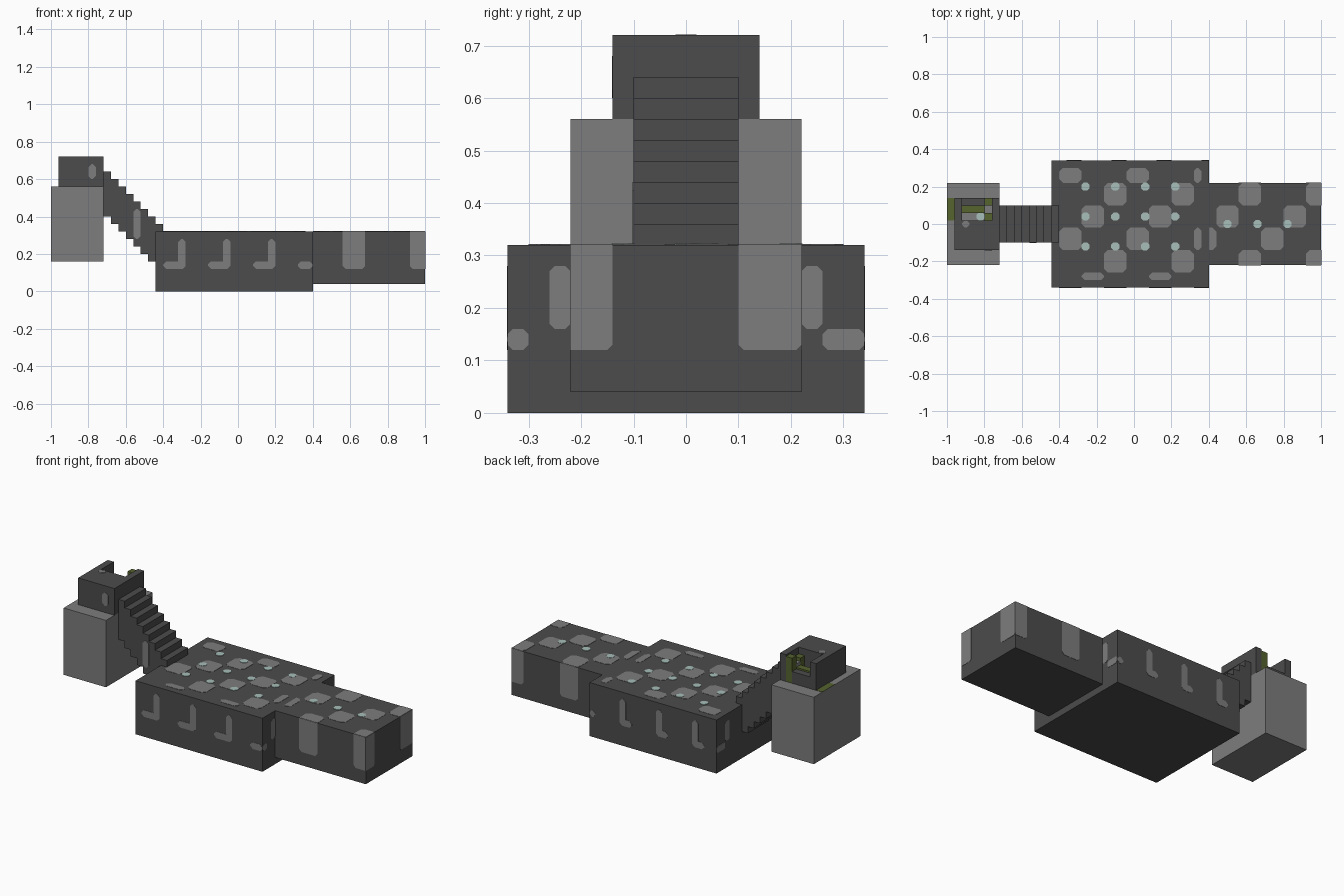
import bpy, bmesh
from mathutils import Vector

if "Cube" in bpy.data.objects:
    bpy.data.objects.remove(bpy.data.objects["Cube"])


def material(name, rgb):
    m = bpy.data.materials.new(name)
    m.use_nodes = True
    m.diffuse_color = (*rgb, 1)
    m.node_tree.nodes["Principled BSDF"].inputs["Base Color"].default_value = (*rgb, 1)
    return m


DARK = material("dark stone", (0.072, 0.072, 0.072))
LIGHT = material("light stone", (0.205, 0.205, 0.205))
TEAL = material("pale teal", (0.39, 0.52, 0.49))
MOSS = material("moss green", (0.092, 0.125, 0.028))


def finish(name, bm, mat):
    bmesh.ops.recalc_face_normals(bm, faces=bm.faces)
    me = bpy.data.meshes.new(name)
    bm.to_mesh(me)
    bm.free()
    me.materials.append(mat)
    ob = bpy.data.objects.new(name, me)
    bpy.context.collection.objects.link(ob)
    return ob


def box(name, mat, x, y, z):
    bm = bmesh.new()
    bmesh.ops.create_cube(bm, size=1)
    for v in bm.verts:
        v.co = [(r[0] + r[1]) / 2 + c * (r[1] - r[0]) for c, r in zip(v.co, (x, y, z))]
    return finish(name, bm, mat)


def extrude_profile(name, mat, points, y0, y1):
    """Outline in x and z, swept along y."""
    bm = bmesh.new()
    f = bm.faces.new([bm.verts.new((x, y0, z)) for x, z in points])
    res = bmesh.ops.extrude_face_region(bm, geom=[f])
    bmesh.ops.translate(bm, vec=(0, y1 - y0, 0),
                        verts=[g for g in res["geom"] if isinstance(g, bmesh.types.BMVert)])
    return finish(name, bm, mat)


def plate(bm, axis, pos, out, u, v, clip=None, cut=0.02, lift=0.0015):
    """Thin chamfered plate lying on the plane axis = pos, facing out."""
    c = min(cut, (u[1] - u[0]) * 0.4, (v[1] - v[0]) * 0.4)
    pts = [(u[0] + c, v[0]), (u[1] - c, v[0]), (u[1], v[0] + c), (u[1], v[1] - c),
           (u[1] - c, v[1]), (u[0] + c, v[1]), (u[0], v[1] - c), (u[0], v[0] + c)]
    if clip:
        (a, b), (d, e) = clip
        pts = [(min(max(p, a), b), min(max(q, d), e)) for p, q in pts]
    pts = [p for i, p in enumerate(pts) if (Vector(p) - Vector(pts[i - 1])).length > 1e-5]
    rings = []
    for h in (pos, pos + out * lift):
        ring = []
        for p in pts:
            co = list(p)
            co.insert(axis, h)
            ring.append(bm.verts.new(co))
        rings.append(ring)
    low, top = rings
    bm.faces.new(top)
    for i in range(len(low)):
        bm.faces.new((low[i - 1], low[i], top[i], top[i - 1]))


# Main masses
box("main_hall", DARK, (-0.44, 0.4), (-0.34, 0.34), (0, 0.32))
box("long_wing", DARK, (0.4, 1), (-0.22, 0.22), (0.04, 0.32))
box("tower_block", LIGHT, (-1, -0.72), (-0.22, 0.22), (0.16, 0.56))

# Staircase with stepped underside
S, N = 0.04, 8
upper, lower = [], []
for i in range(N):
    x, z = -0.72 + S * i, 0.64 - S * i
    upper += [(x, z), (x + S, z)]
    lower += [(x, z - 0.24), (x + S, z - 0.24)]
extrude_profile("staircase", DARK, upper + lower[::-1], -0.1, 0.1)

# Ruined room on the tower: solid front, thin side walls, broken back wall
box("room_front", DARK, (-0.96, -0.72), (-0.14, 0.02), (0.56, 0.72))
box("room_wall_right", DARK, (-0.96, -0.92), (0.02, 0.14), (0.56, 0.72))
box("room_wall_left", DARK, (-0.76, -0.72), (0.02, 0.14), (0.56, 0.72))
box("room_back_wall", DARK, (-0.92, -0.8), (0.1, 0.14), (0.56, 0.63))
box("room_floor", LIGHT, (-0.92, -0.76), (0.02, 0.1), (0.56, 0.6))
box("moss_bench", MOSS, (-0.92, -0.8), (0.06, 0.1), (0.6, 0.64))
box("moss_post_back", MOSS, (-0.8, -0.76), (0.1, 0.14), (0.56, 0.71))
box("moss_post_inner", MOSS, (-0.8, -0.76), (0.02, 0.06), (0.6, 0.68))
box("stone_stump", LIGHT, (-0.8, -0.76), (0.06, 0.1), (0.6, 0.66))

# Diagonal checker of roof stones
HALL = ((-0.4, 0.36), (-0.3, 0.3))
WING = ((0.4, 1), (-0.22, 0.22))
CELL = 0.12
bm = bmesh.new()
for i in range(12):
    for j in range(6):
        if (i + j) % 3:
            continue
        u = (-0.4 + CELL * i, -0.4 + CELL * (i + 1))
        v = (0.22 - CELL * j, 0.34 - CELL * j)
        if i < 7:
            (a, b), (d, e) = HALL
            plate(bm, 2, 0.32, 1, (max(u[0], a), min(u[1], b)), (max(v[0], d), min(v[1], e)))
        if u[1] > WING[0][0] and v[1] > WING[1][0] + 0.01 and v[0] < WING[1][1] - 0.01:
            plate(bm, 2, 0.32, 1, u, v, WING)
finish("roof_stones", bm, LIGHT)

# Stones on the hall sides: upright stem with a foot
bm = bmesh.new()
for side in (-1, 1):
    for k in range(4):
        x = -0.4 + 0.24 * k
        end = min(x + CELL, 0.4)
        foot = x if side < 0 else x + 0.04
        plate(bm, 1, 0.34 * side, side, (foot, end), (0.12, 0.16))
        if k < 3:
            plate(bm, 1, 0.34 * side, side, (x + 0.08, end), (0.13, 0.28))
for pos, out in ((0.4, 1), (-0.44, -1)):
    for side in (-1, 1):
        stem = sorted((0.22 * side, 0.26 * side))
        foot = sorted(((0.3 if side < 0 else 0.26) * side, 0.34 * side))
        plate(bm, 0, pos, out, stem, (0.16, 0.28), cut=0.01)
        plate(bm, 0, pos, out, foot, (0.12, 0.16), cut=0.01)
finish("hall_side_stones", bm, LIGHT)

# Tall stones on the wing sides and end
bm = bmesh.new()
for side in (-1, 1):
    for u in ((0.56, 0.68), (0.92, 1.04)):
        plate(bm, 1, 0.22 * side, side, u, (0.12, 0.36), ((0.4, 1), (0.04, 0.32)), cut=0.015)
for v in ((-0.26, -0.14), (0.1, 0.22)):
    plate(bm, 0, 1, 1, v, (0.12, 0.36), ((-0.22, 0.22), (0.04, 0.32)), cut=0.01)
finish("wing_side_stones", bm, LIGHT)

# Single stones on the stairs and room
bm = bmesh.new()
plate(bm, 1, -0.1, -1, (-0.56, -0.52), (0.28, 0.44))
plate(bm, 1, -0.14, -1, (-0.8, -0.76), (0.6, 0.68))
plate(bm, 2, 0.72, 1, (-0.92, -0.88), (-0.02, 0.02))
finish("stair_and_room_stones", bm, LIGHT)

# Teal studs set in the roof, and one in the room
bm = bmesh.new()
R = 0.022
spots = [(-0.26 + 0.16 * i, -0.12 + 0.16 * j, 0.32) for i in range(4) for j in range(3)]
spots += [(0.5 + 0.16 * i, 0, 0.32) for i in range(3)] + [(-0.82, 0.04, 0.6)]
for x, y, z in spots:
    plate(bm, 2, z, 1, (x - R, x + R), (y - R, y + R), cut=0.013, lift=0.003)
finish("teal_studs", bm, TEAL)

# Moss on the tower ledge
bm = bmesh.new()
plate(bm, 2, 0.56, 1, (-1, -0.96), (0.02, 0.14), cut=0.004)
finish("ledge_moss", bm, MOSS)
